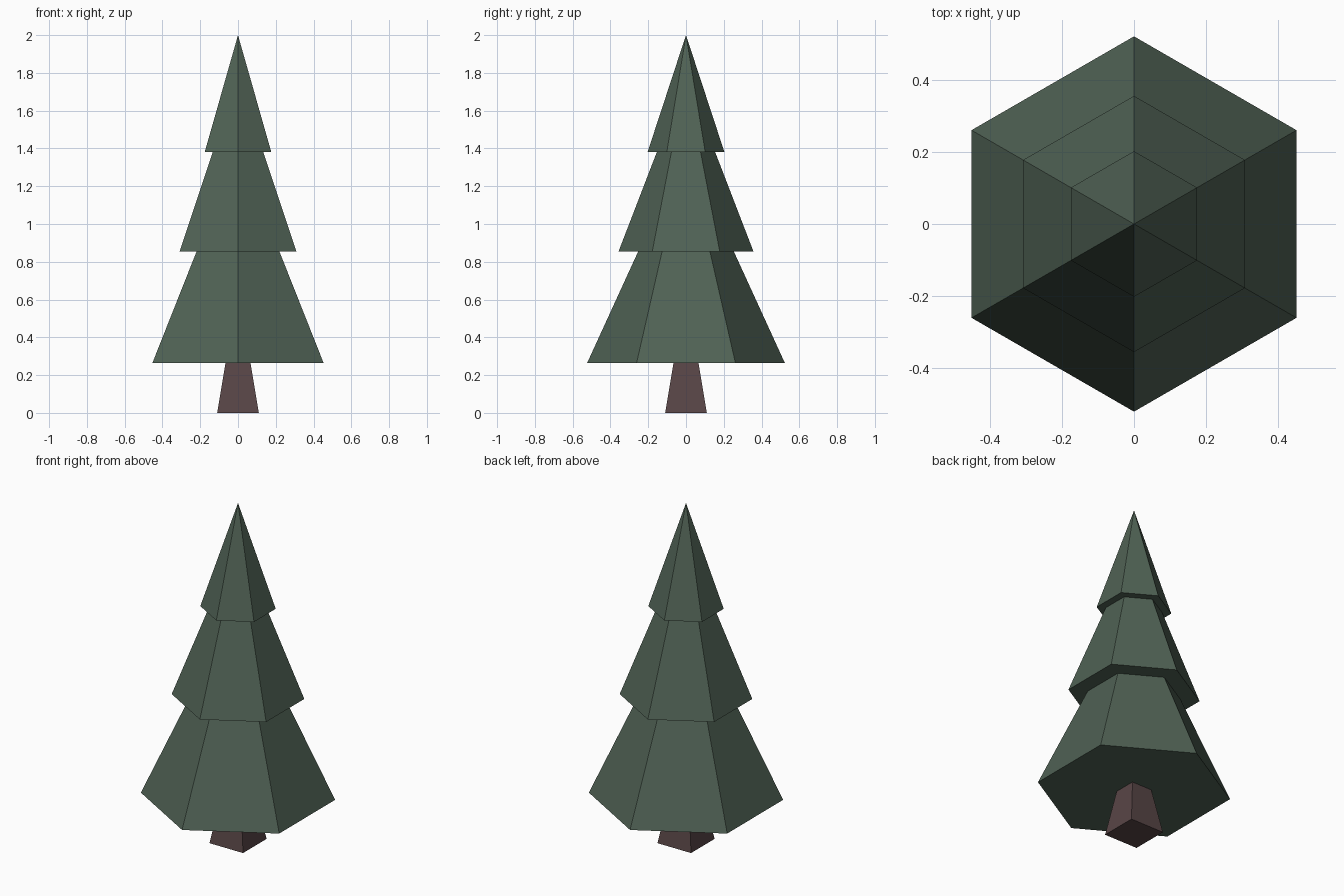
import bpy, bmesh, math

if "Cube" in bpy.data.objects:
    bpy.data.objects.remove(bpy.data.objects["Cube"])


def material(name, color):
    mat = bpy.data.materials.new(name)
    mat.diffuse_color = (*color, 1)
    mat.use_nodes = True
    mat.node_tree.nodes["Principled BSDF"].inputs["Base Color"].default_value = mat.diffuse_color
    return mat


def lathe(name, sides, start, profile, mat):
    """Flat-sided solid from (radius, z) rings; radius 0 at the end makes a point."""
    bm = bmesh.new()
    rings = []
    for r, z in profile:
        if r == 0:
            rings.append([bm.verts.new((0, 0, z))] * sides)
        else:
            angles = [start + math.tau * i / sides for i in range(sides)]
            rings.append([bm.verts.new((r * math.cos(a), r * math.sin(a), z)) for a in angles])
    bm.faces.new(rings[0][::-1])
    for low, high in zip(rings, rings[1:]):
        for i in range(sides):
            j = (i + 1) % sides
            corners = [low[i], low[j], high[j], high[i]]
            bm.faces.new(list(dict.fromkeys(corners)))
    if profile[-1][0] > 0:
        bm.faces.new(rings[-1])
    bmesh.ops.recalc_face_normals(bm, faces=bm.faces)
    mesh = bpy.data.meshes.new(name)
    bm.to_mesh(mesh)
    bm.free()
    mesh.materials.append(mat)
    obj = bpy.data.objects.new(name, mesh)
    bpy.context.collection.objects.link(obj)
    return obj


green = material("needles", (0.08, 0.122, 0.09))
brown = material("bark", (0.098, 0.06, 0.062))

# Square tapered trunk
root2 = math.sqrt(2)
lathe("trunk", 4, math.pi / 4, [(0.11 * root2, 0), (0.066 * root2, 0.265)], brown)

# Three hexagonal tiers with flat overhanging ledges, ending in a point
lathe("foliage", 6, math.pi / 2, [
    (0.523, 0.265), (0.253, 0.855),
    (0.357, 0.855), (0.154, 1.382),
    (0.203, 1.382), (0, 2.0),
], green)
